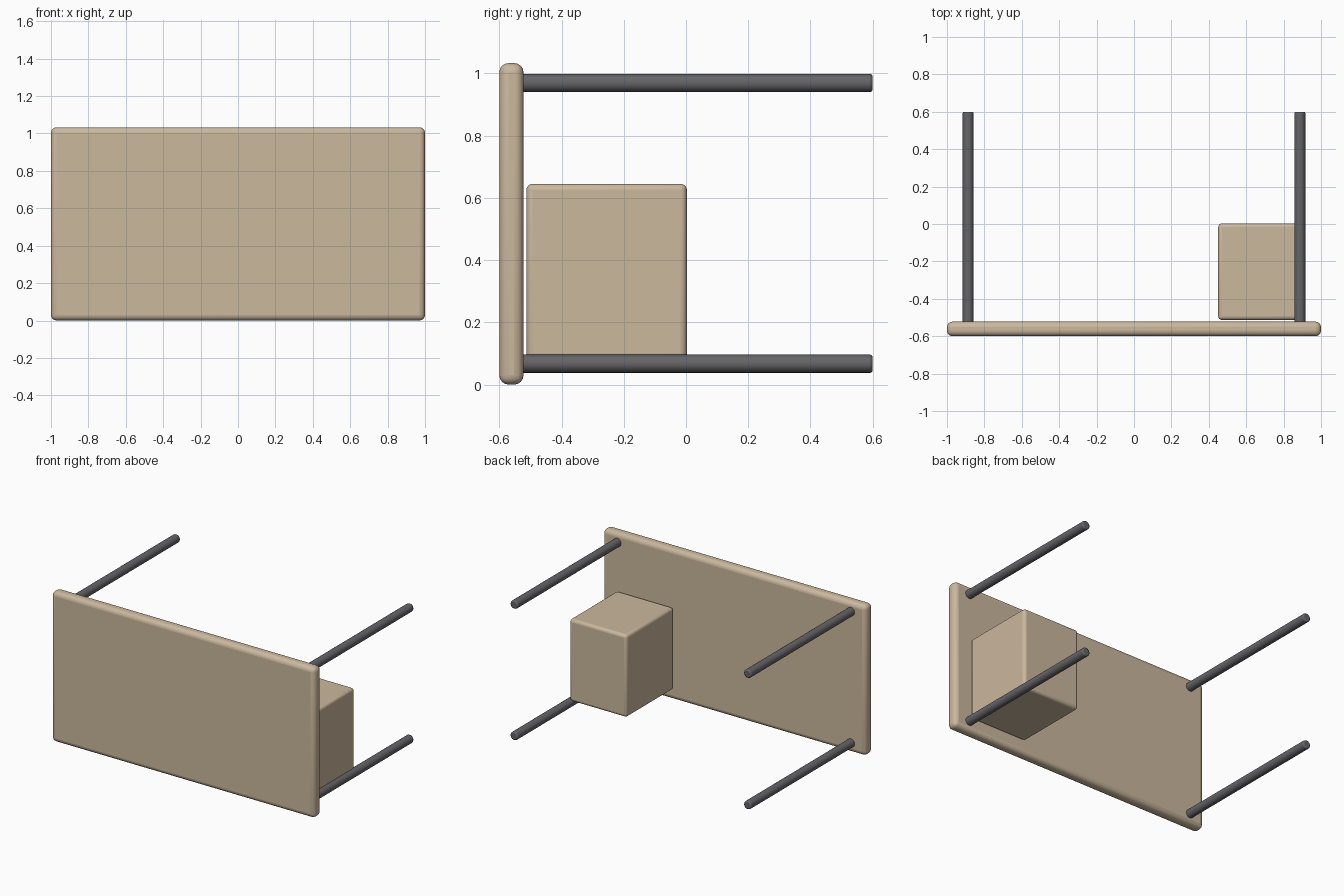
import bpy
from math import radians

if "Cube" in bpy.data.objects:
    bpy.data.objects.remove(bpy.data.objects["Cube"])


def material(name, colour):
    m = bpy.data.materials.new(name)
    m.diffuse_color = colour
    m.use_nodes = True
    m.node_tree.nodes["Principled BSDF"].inputs["Base Color"].default_value = m.diffuse_color
    return m


wood = material("wood", (0.60, 0.48, 0.34, 1))
metal = material("dark_metal", (0.13, 0.13, 0.14, 1))


def finish(ob, name, mat, radius, segments):
    """Name, colour, round the edges and smooth-shade a part."""
    ob.name = name
    ob.data.materials.append(mat)
    bpy.ops.object.transform_apply(location=False, rotation=True, scale=True)
    bev = ob.modifiers.new("rounded_edges", 'BEVEL')
    bev.width = radius
    bev.segments = segments
    bev.limit_method = 'ANGLE'
    bev.angle_limit = radians(40)
    bpy.ops.object.shade_smooth_by_angle(angle=radians(35))


def box(name, lo, hi, radius):
    centre = [(a + b) / 2 for a, b in zip(lo, hi)]
    bpy.ops.mesh.primitive_cube_add(size=1, location=centre)
    ob = bpy.context.object
    ob.scale = [b - a for a, b in zip(lo, hi)]
    finish(ob, name, wood, radius, 4)


def leg(name, x, z):
    y0, y1 = -0.53, 0.60
    bpy.ops.mesh.primitive_cylinder_add(vertices=24, radius=0.029, depth=y1 - y0,
                                        location=(x, (y0 + y1) / 2, z),
                                        rotation=(radians(90), 0, 0))
    finish(bpy.context.object, name, metal, 0.008, 2)


# Desk tipped onto its long edge: the top stands upright at the front
box("desk_top", (-1, -0.60, 0), (1, -0.522, 1.033), 0.03)

# Drawer unit fixed under the top, just clear of it
box("drawer_unit", (0.45, -0.513, 0.08), (0.885, 0.003, 0.645), 0.02)

# Four round legs pointing backwards
for side, x in (("left", -0.887), ("right", 0.887)):
    for level, z in (("lower", 0.067), ("upper", 0.969)):
        leg(f"{side}_{level}_leg", x, z)
